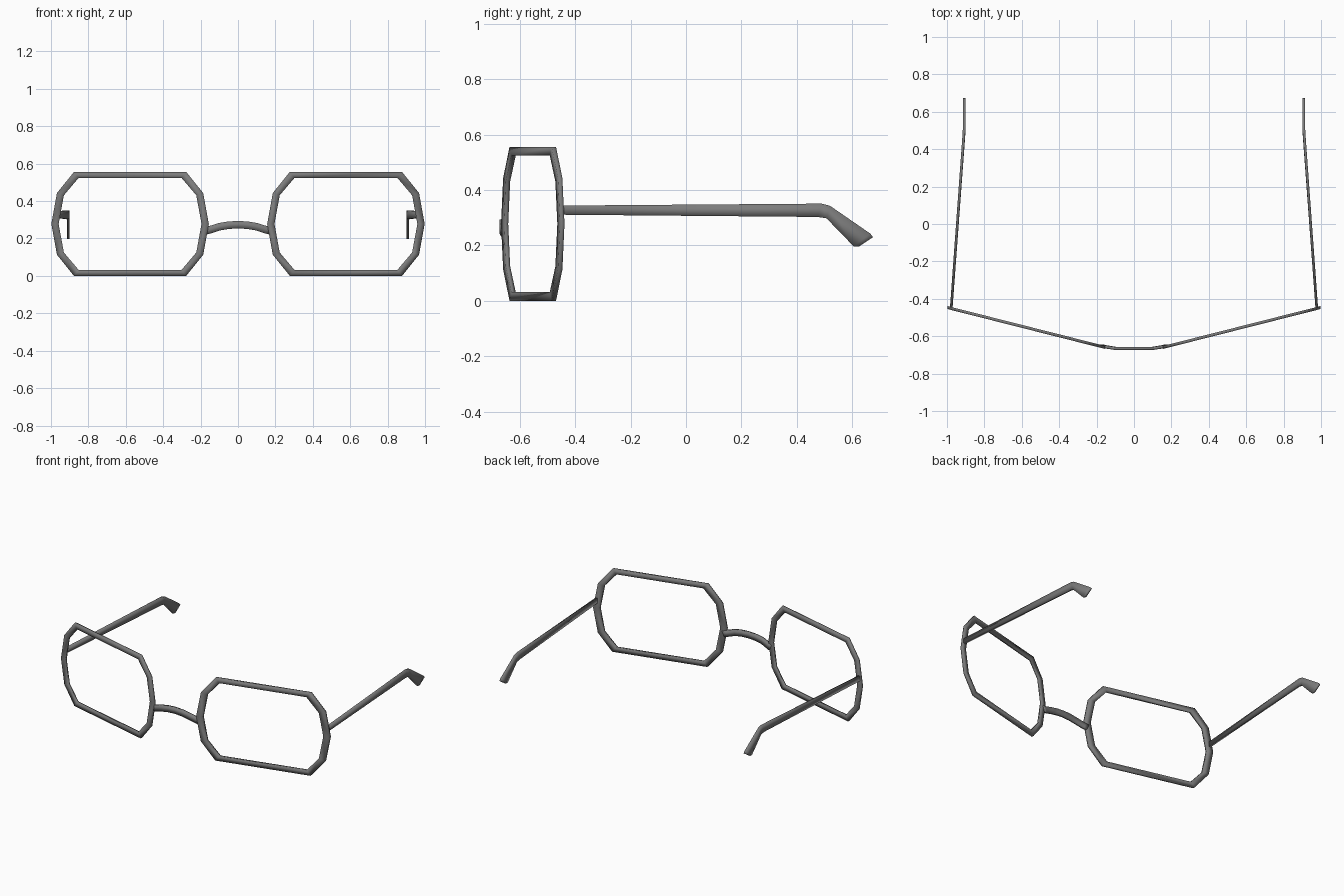
import bpy, bmesh, math
from mathutils import Vector

if "Cube" in bpy.data.objects:
    bpy.data.objects.remove(bpy.data.objects["Cube"])

# Dark grey finish shared by every part
dark_grey = bpy.data.materials.new("dark_grey")
dark_grey.diffuse_color = (0.2, 0.2, 0.2, 1)
dark_grey.use_nodes = True
dark_grey.node_tree.nodes["Principled BSDF"].inputs["Base Color"].default_value = dark_grey.diffuse_color


def loft(name, rings, closed=False, mirror=False):
    """Skin a row of matching cross-section rings into one smooth mesh."""
    bm = bmesh.new()
    rows = [[bm.verts.new(p) for p in ring] for ring in rings]
    n = len(rows[0])
    pairs = list(zip(rows, rows[1:])) + ([(rows[-1], rows[0])] if closed else [])
    for a, b in pairs:
        for i in range(n):
            j = (i + 1) % n
            bm.faces.new((a[i], a[j], b[j], b[i]))
    if not closed:
        bm.faces.new(rows[0])
        bm.faces.new(rows[-1])
    bmesh.ops.recalc_face_normals(bm, faces=bm.faces)
    for f in bm.faces:
        f.smooth = True
    mesh = bpy.data.meshes.new(name)
    bm.to_mesh(mesh)
    bm.free()
    mesh.materials.append(dark_grey)
    obj = bpy.data.objects.new(name, mesh)
    bpy.context.collection.objects.link(obj)
    if mirror:
        obj.modifiers.new("mirror", "MIRROR").use_mirror_merge = False
    return obj


def flat_bar(centre, up, side):
    """Four-sided flat section."""
    c, u, s = Vector(centre), Vector(up), Vector(side)
    return [c + u + s, c - u + s, c - u - s, c + u - s]


# Lens rim: ten-sided outline, swept back toward the temple
CX, CZ, SLOPE, T = 0.577, 0.278, 0.253, 0.008
outer_half = [(0.30, 0.278), (0.391, 0.165), (0.421, 0.0), (0.391, -0.165), (0.30, -0.278)]
inner_half = [(0.275, 0.246), (0.354, 0.153), (0.382, 0.0), (0.354, -0.153), (0.275, -0.246)]


def outline(half):
    return half + [(-x, z) for x, z in reversed(half)]


def on_lens(p, dy):
    x = CX + p[0]
    return (x, -0.446 + SLOPE * (x - 1.0) + dy, CZ + p[1])


rim = [[on_lens(o, -T), on_lens(o, T), on_lens(i, T), on_lens(i, -T)]
       for o, i in zip(outline(outer_half), outline(inner_half))]
loft("lens_rim", rim, closed=True, mirror=True)

# Nose bridge: arched flat bar between the rims
half_bridge = [(0.175, -0.651, 0.240), (0.155, -0.656, 0.245), (0.10, -0.665, 0.263),
               (0.05, -0.665, 0.271)]
path = [(-x, y, z) for x, y, z in half_bridge] + [(0, -0.665, 0.274)] + half_bridge[::-1]
bridge = []
for x, y, z in path:
    tilt = -x * 2.4
    up = Vector((-math.sin(tilt), 0, math.cos(tilt))) * 0.020
    bridge.append(flat_bar((x, y, z), up, (0, 0.008, 0)))
loft("nose_bridge", bridge)

# Temple arm: slim bar running back and bending down into a wider ear tip
arm_edges = [  # x, top (y, z), bottom (y, z)
    (0.977, (-0.448, 0.344), (-0.448, 0.311)),
    (0.909, (0.490, 0.351), (0.475, 0.303)),
    (0.908, (0.520, 0.343), (0.507, 0.298)),
    (0.908, (0.665, 0.243), (0.605, 0.197)),
    (0.908, (0.675, 0.230), (0.625, 0.197)),
]
arm = []
for x, top, bottom in arm_edges:
    a, b = Vector((x, *top)), Vector((x, *bottom))
    arm.append(flat_bar((a + b) / 2, (a - b) / 2, (0.007, 0, 0)))
loft("temple_arm", arm, mirror=True)
